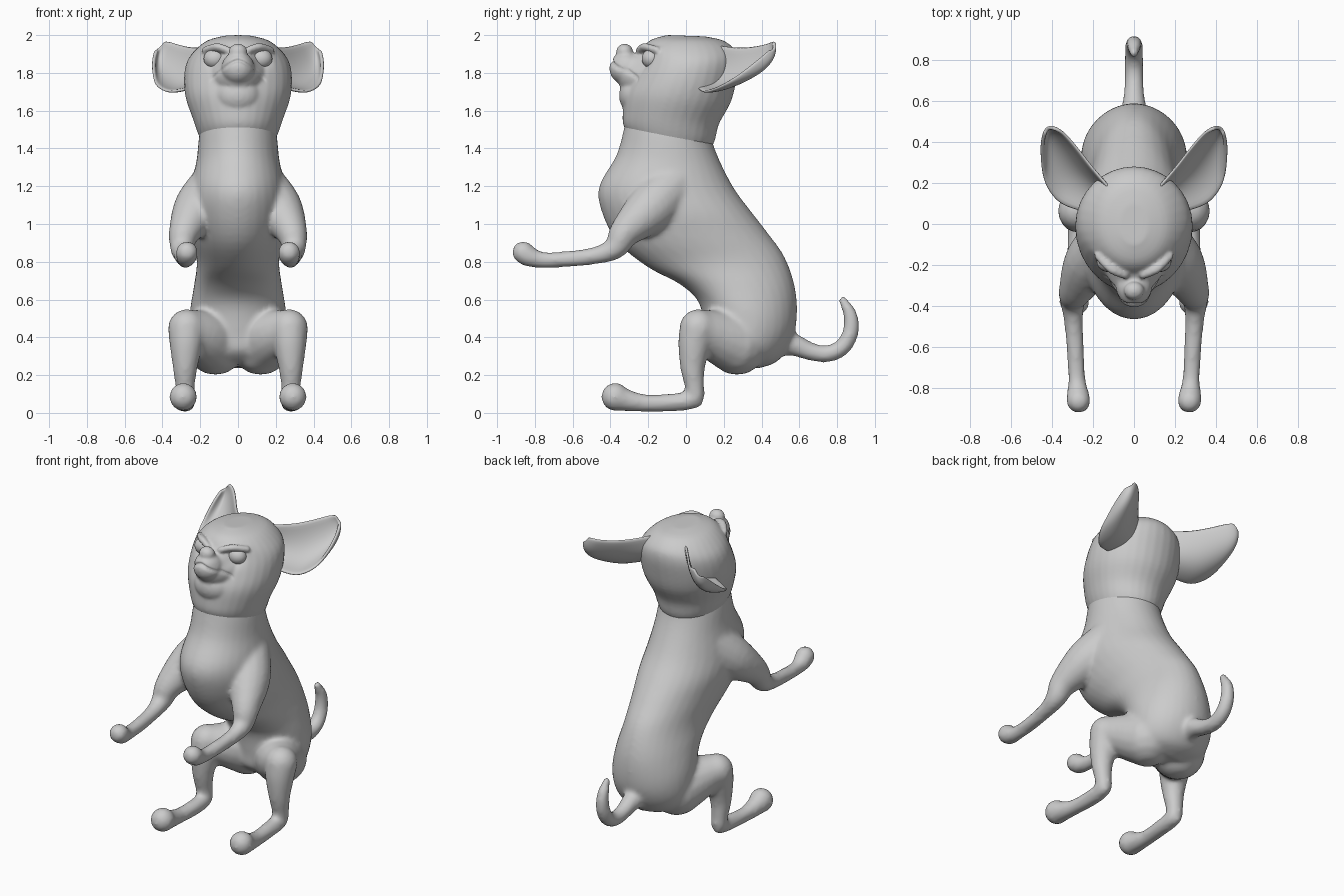
import bpy, bmesh
from math import sin, cos, pi, exp
from mathutils import Vector, Matrix

old = bpy.data.objects.get("Cube")
if old:
    bpy.data.objects.remove(old, do_unlink=True)

coat = bpy.data.materials.new("grey_coat")
coat.use_nodes = True
GREY = (0.6, 0.6, 0.6, 1)
coat.diffuse_color = GREY
coat.node_tree.nodes["Principled BSDF"].inputs["Base Color"].default_value = GREY


def spline(rows, steps=4):
    """Smooth curve through rows of numbers."""
    out = []
    for i in range(len(rows) - 1):
        p0, p3 = rows[max(i - 1, 0)], rows[min(i + 2, len(rows) - 1)]
        for s in range(steps):
            t = s / steps
            out.append([b + 0.5 * t * (c - a + t * (2*a - 5*b + 4*c - d + t * (3*(b - c) + d - a)))
                        for a, b, c, d in zip(p0, rows[i], rows[i + 1], p3)])
    return out + [list(rows[-1])]


def loft(bm, rings, closed=True):
    """Skin a list of point rings."""
    loops = [[bm.verts.new(p) for p in ring] for ring in rings]
    n = len(loops[0])
    for a, b in zip(loops, loops[1:]):
        for i in range(n if closed else n - 1):
            j = (i + 1) % n
            bm.faces.new((a[i], a[j], b[j], b[i]))
    if closed:
        bm.faces.new(loops[0][::-1])
        bm.faces.new(loops[-1])


def oval(c, u, v, n=32):
    return [c + u * cos(2 * pi * i / n) + v * sin(2 * pi * i / n) for i in range(n)]


def trunk(bm, rows):
    """Rows: front y, z, back y, z, half width."""
    rings = []
    for fy, fz, by, bz, w in spline(rows):
        f, b = Vector((0, fy, fz)), Vector((0, by, bz))
        rings.append(oval((f + b) / 2, Vector((w, 0, 0)), (b - f) / 2))
    loft(bm, rings)


def ball(bm, centre, radii, segments=24):
    bmesh.ops.create_uvsphere(bm, u_segments=segments, v_segments=segments // 2, radius=1,
                              matrix=Matrix.Translation(centre) @ Matrix.Diagonal((*radii, 1)))


def limb(bm, rows, n=16, side=Vector((1, 0, 0))):
    """Round tube with rounded ends; rows: x, y, z, radius."""
    pts = spline(rows)
    rings = []
    for i, (x, y, z, r) in enumerate(pts):
        t = (Vector(pts[min(i + 1, len(pts) - 1)][:3]) - Vector(pts[max(i - 1, 0)][:3])).normalized()
        u = (side - t * side.dot(t)).normalized()
        rings.append(oval(Vector((x, y, z)), u * r, t.cross(u) * r, n))
    loft(bm, rings)
    for x, y, z, r in (pts[0], pts[-1]):
        ball(bm, (x, y, z), (r, r, r), n)


def mirrored(rows, s):
    return [(s * r[0], *r[1:]) for r in rows]


def finish(name, bm):
    bmesh.ops.recalc_face_normals(bm, faces=bm.faces)
    mesh = bpy.data.meshes.new(name)
    bm.to_mesh(mesh)
    bm.free()
    mesh.materials.append(coat)
    mesh.shade_smooth()
    ob = bpy.data.objects.new(name, mesh)
    bpy.context.collection.objects.link(ob)
    return ob


def fuse(ob, size, smooth):
    """Merge overlapping shells into one soft skin and bake it."""
    m = ob.modifiers.new("fuse", 'REMESH')
    m.mode, m.voxel_size, m.use_smooth_shade = 'VOXEL', size, True
    m = ob.modifiers.new("soften", 'SMOOTH')
    m.factor, m.iterations = 0.5, smooth
    bpy.context.view_layer.update()
    baked = bpy.data.meshes.new_from_object(ob.evaluated_get(bpy.context.evaluated_depsgraph_get()))
    ob.modifiers.clear()
    ob.data = baked
    baked.materials.clear()
    baked.materials.append(coat)
    baked.shade_smooth()


# Body: torso, legs and tail fused together
torso = [(-.31, 1.60, .13, 1.50, .19), (-.33, 1.50, .145, 1.42, .207), (-.37, 1.36, .19, 1.31, .22),
         (-.46, 1.20, .26, 1.18, .25), (-.445, 1.06, .35, 1.06, .26), (-.36, .90, .435, .95, .24),
         (-.20, .77, .525, .82, .218), (-.03, .68, .58, .65, .235), (.07, .58, .585, .48, .255),
         (.10, .42, .55, .36, .25), (.11, .33, .48, .27, .21), (.17, .27, .38, .235, .11)]
foreleg = [(.115, -.07, 1.20, .14), (.212, -.19, 1.08, .132), (.282, -.32, .96, .086), (.298, -.375, .875, .063),
           (.295, -.47, .835, .047), (.285, -.62, .815, .043), (.278, -.76, .81, .043),
           (.273, -.83, .828, .056), (.27, -.862, .85, .06)]
thigh = [(.12, .27, .365, .165), (.19, .16, .41, .14), (.27, .065, .45, .10)]
shin = [(.272, .065, .45, .10), (.275, .045, .36, .088), (.28, .035, .24, .066), (.28, .045, .14, .052),
        (.275, .04, .075, .05), (.275, -.07, .055, .048), (.285, -.22, .052, .047),
        (.29, -.33, .07, .062), (.29, -.375, .085, .075)]
tail = [(0, .46, .38, .075), (0, .57, .36, .06), (0, .66, .325, .048), (0, .75, .313, .046), (0, .83, .35, .045),
        (0, .872, .43, .043), (0, .87, .52, .037), (0, .83, .595, .024)]

bm = bmesh.new()
trunk(bm, torso)
limb(bm, tail)
for s in (1, -1):
    for part in (foreleg, thigh, shin):
        limb(bm, mirrored(part, s))
    ball(bm, (s * .28, .055, .06), (.035, .035, .035))
body = finish("body", bm)
fuse(body, .014, 9)

# Head: skull, tapering muzzle, chin, nose and brows fused together
skull = [(-.30, 1.46, .12, 1.38, .185), (-.332, 1.525, .152, 1.44, .213), (-.335, 1.59, .175, 1.53, .24),
         (-.325, 1.69, .235, 1.64, .276), (-.285, 1.78, .265, 1.75, .286), (-.25, 1.86, .28, 1.85, .272),
         (-.235, 1.925, .265, 1.915, .228), (-.185, 1.975, .2, 1.97, .16), (-.1, 2.0, .1, 1.993, .07)]
muzzle = [(0, -.08, 1.76, .20), (0, -.19, 1.785, .165), (0, -.275, 1.805, .12), (0, -.318, 1.825, .088)]
brow = [(.045, -.25, 1.915, .02), (.11, -.22, 1.935, .024), (.175, -.155, 1.92, .02)]
bm = bmesh.new()
trunk(bm, skull)
limb(bm, muzzle, 32)
ball(bm, (0, -.265, 1.68), (.12, .09, .10))
ball(bm, (0, -.325, 1.912), (.05, .045, .043))
for s in (1, -1):
    limb(bm, mirrored(brow, s), 12, Vector((0, 0, 1)))
head = finish("head", bm)
fuse(head, .009, 7)

# Press in shallow eye sockets and the mouth crease
for v in head.data.vertices:
    p = v.co
    if p.y > -.1:
        continue
    x = abs(p.x)
    p.y += .03 * exp(-((x - .12) / .045) ** 2 - ((p.z - 1.865) / .045) ** 2)
    if x < .15 and p.y < -.2:
        line = 1.865 - .08 * (x / .12) ** 1.5
        p.y += .014 * exp(-((p.z - line) / .009) ** 2) * min(1, (.15 - x) / .03)

# Eyes
for s, side in ((1, "left"), (-1, "right")):
    bm = bmesh.new()
    ball(bm, (s * .122, -.182, 1.875), (.06, .052, .053))
    finish(side + "_eye", bm)

# Ears: cupped shells; rows hold inner edge, back and outer edge
ear = [(.09, .14, 1.95, .17, .20, 1.77, .25, .06, 1.72), (.20, .27, 1.935, .28, .28, 1.745, .36, .10, 1.70),
       (.27, .36, 1.94, .36, .375, 1.775, .43, .19, 1.735), (.33, .43, 1.955, .41, .44, 1.815, .447, .29, 1.80),
       (.365, .455, 1.965, .425, .47, 1.87, .447, .38, 1.87), (.39, .465, 1.965, .42, .47, 1.93, .435, .44, 1.92)]
for s, side in ((1, "left"), (-1, "right")):
    rings = []
    for row in spline(ear, 3):
        a, m, b = (Vector((s * row[k], row[k + 1], row[k + 2])) for k in (0, 3, 6))
        pull = m.lerp(m * 2 - (a + b) / 2, .5)
        rings.append([a * (1 - t) ** 2 + pull * 2 * t * (1 - t) + b * t * t for t in (i / 10 for i in range(11))])
    bm = bmesh.new()
    loft(bm, rings, closed=False)
    shell = finish(side + "_ear", bm)
    m = shell.modifiers.new("thickness", 'SOLIDIFY')
    m.thickness, m.offset = .018, 0
    m = shell.modifiers.new("round", 'SUBSURF')
    m.levels = m.render_levels = 1
